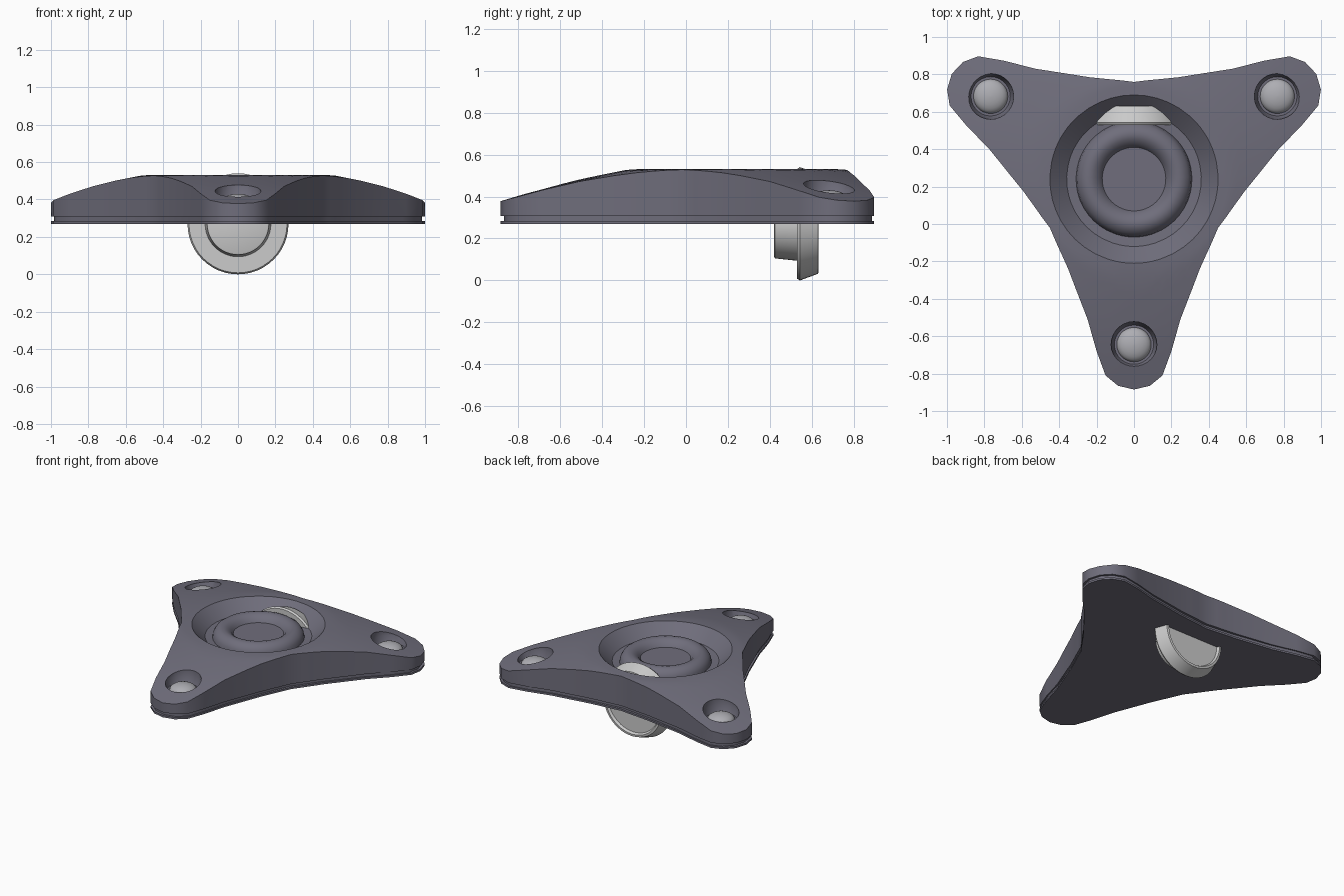
import bpy, bmesh
from math import pi, sin, cos, hypot, atan2, radians
from mathutils import Vector

if "Cube" in bpy.data.objects:
    bpy.data.objects.remove(bpy.data.objects["Cube"])

CY = 0.24  # centre of the three-lobed body on y


def material(name, rgb):
    m = bpy.data.materials.new(name)
    m.diffuse_color = (*rgb, 1)
    m.use_nodes = True
    m.node_tree.nodes["Principled BSDF"].inputs["Base Color"].default_value = m.diffuse_color
    return m


body_mat = material("slate", (0.16, 0.155, 0.20))
light_mat = material("light_grey", (0.62, 0.62, 0.60))
dome_mat = material("dome_grey", (0.42, 0.42, 0.45))


def skin(name, rings, mat, angle=35):
    """Join equal-length rings of points into a closed solid."""
    bm = bmesh.new()
    vs = [[bm.verts.new(p) for p in ring] for ring in rings]
    n = len(vs[0])
    for a, b in zip(vs, vs[1:]):
        for i in range(n):
            j = (i + 1) % n
            bm.faces.new((a[i], a[j], b[j], b[i]))
    bm.faces.new(vs[0])
    bm.faces.new(vs[-1])
    bmesh.ops.recalc_face_normals(bm, faces=bm.faces)
    me = bpy.data.meshes.new(name)
    bm.to_mesh(me)
    bm.free()
    ob = bpy.data.objects.new(name, me)
    bpy.context.collection.objects.link(ob)
    me.materials.append(mat)
    return smooth(ob, angle)


def smooth(ob, angle=35):
    bpy.ops.object.select_all(action='DESELECT')
    ob.select_set(True)
    bpy.context.view_layer.objects.active = ob
    bpy.ops.object.shade_smooth_by_angle(angle=radians(angle))
    return ob


def dome_height(r):
    """Height of the sloping top at distance r from the centre."""
    pts = [(0.45, 0.532), (0.52, 0.528), (0.62, 0.508), (0.74, 0.483),
           (0.86, 0.455), (1.0, 0.415), (1.13, 0.376)]
    for (r0, z0), (r1, z1) in zip(pts, pts[1:]):
        if r <= r1:
            return z0 + (z1 - z0) * (r - r0) / (r1 - r0)
    return pts[-1][1]


# Outline: half a lobe (distance along lobe, half width), mirrored and turned
half = [(1.125, 0), (1.105, 0.085), (1.05, 0.152), (0.92, 0.20), (0.75, 0.248),
        (0.59, 0.31), (0.48, 0.352), (0.40, 0.388), (0.33, 0.42), (0.26, 0.45)]
lobe = [(d, -w) for d, w in half[-2:0:-1]] + half
lobe_angles = [-pi / 2, pi / 6, 5 * pi / 6]
polar = [(hypot(d, w), a + atan2(w, d)) for a in lobe_angles for d, w in lobe]


def ring(radius, height):
    out = []
    for R, t in polar:
        r = radius(R)
        out.append((r * cos(t), CY + r * sin(t), height(r)))
    return out


def level(z, inset=0.0):
    return ring(lambda R: R - inset, lambda r: z)


# Body: grooved side wall, sloping top, central bowl with raised ring
rings = [level(0.27), level(0.284), level(0.284, 0.018), level(0.308, 0.018), level(0.308)]
steps = 8
for k in range(steps + 1):
    rings.append(ring(lambda R: R + (0.45 - R) * k / steps, dome_height))
bowl = [(0.36, 0.445), (0.31, 0.44), (0.305, 0.467), (0.29, 0.492), (0.265, 0.509),
        (0.24, 0.515), (0.215, 0.509), (0.19, 0.493), (0.175, 0.473), (0.17, 0.465)]
for br, bz in bowl:
    rings.append(ring(lambda R: br, lambda r: bz))
body = skin("body", rings, body_mat)


def circle(r, z, c, n=28):
    return [(c.x + r * cos(2 * pi * i / n), c.y + r * sin(2 * pi * i / n), z) for i in range(n)]


# Recess and small dome in each lobe
for i, a in enumerate(lobe_angles):
    c = Vector((0.885 * cos(a), CY + 0.885 * sin(a), 0))
    cutter = skin("recess_cutter", [circle(0.105, 0.385, c), circle(0.122, 0.43, c),
                                    circle(0.126, 0.6, c)], body_mat)
    cutter.hide_render = True
    mod = body.modifiers.new("recess", 'BOOLEAN')
    mod.operation = 'DIFFERENCE'
    mod.solver = 'EXACT'
    mod.object = cutter
    bpy.context.view_layer.objects.active = body
    bpy.ops.object.modifier_apply(modifier=mod.name)
    bpy.data.objects.remove(cutter)
    skin(f"lobe_dome_{i + 1}",
         [circle(0.092, 0.375, c)] +
         [circle(0.092 * cos(t), 0.385 + 0.045 * sin(t), c)
          for t in [k * pi / 12 for k in range(6)] + [pi / 2 - 0.03]], dome_mat, 50)
smooth(body)

# Wheel with hub, turned about the y axis
profile = [(0.156, 0.42), (0.165, 0.424), (0.176, 0.53), (0.262, 0.53), (0.27, 0.543),
           (0.238, 0.63), (0.222, 0.632), (0.212, 0.615)]
n = 48
skin("wheel", [[(r * cos(2 * pi * i / n), y, 0.27 + r * sin(2 * pi * i / n)) for i in range(n)]
               for r, y in profile], light_mat)
